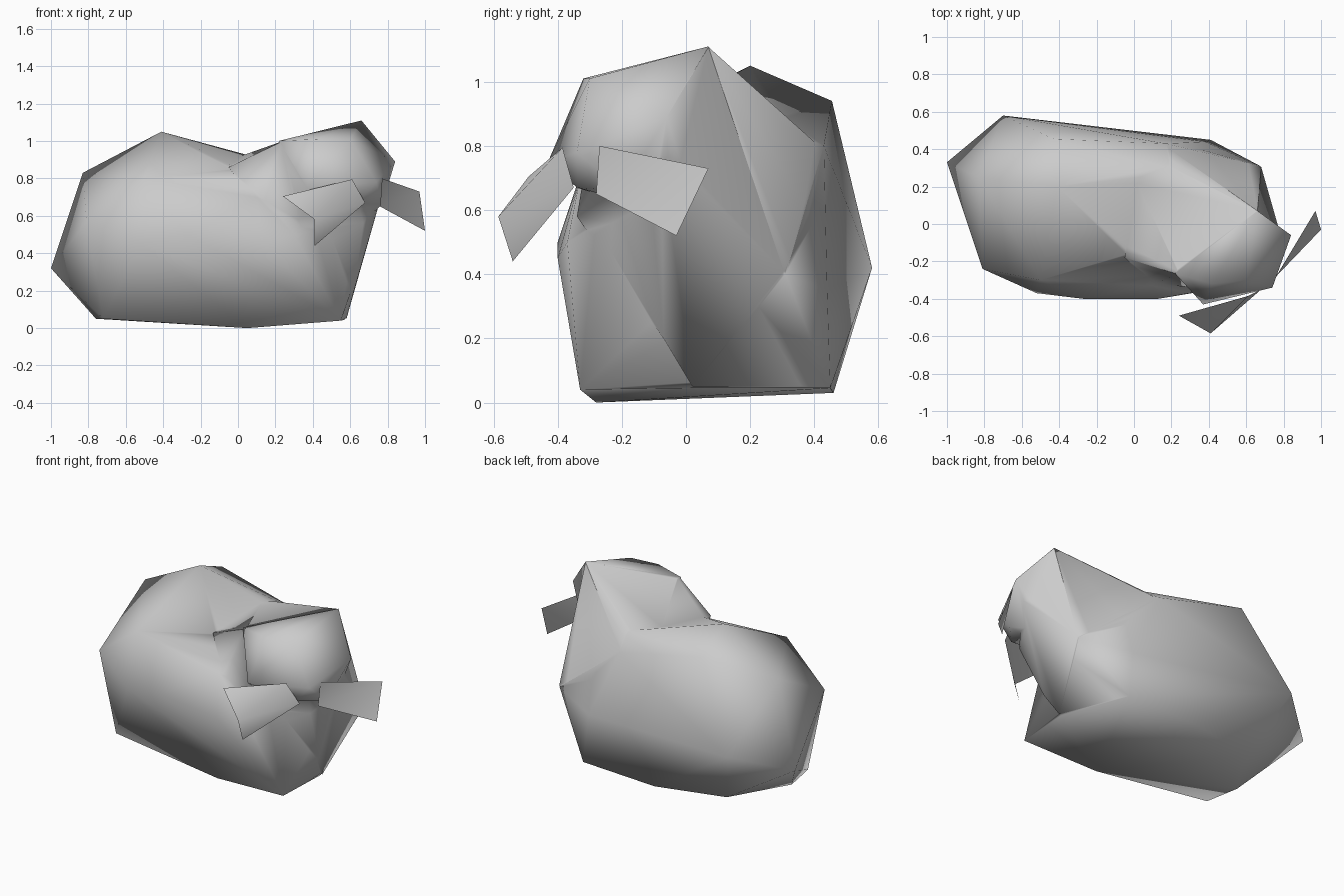
import bpy, bmesh

if "Cube" in bpy.data.objects:
    bpy.data.objects.remove(bpy.data.objects["Cube"])


def finish(name, bm):
    bmesh.ops.recalc_face_normals(bm, faces=bm.faces)
    for f in bm.faces:
        f.smooth = True
    mesh = bpy.data.meshes.new(name)
    bm.to_mesh(mesh)
    bm.free()
    ob = bpy.data.objects.new(name, mesh)
    bpy.context.collection.objects.link(ob)
    return ob


def hull(name, pts):
    """Smooth-shaded faceted lump wrapped around a few corner points."""
    bm = bmesh.new()
    for p in pts:
        bm.verts.new(p)
    bmesh.ops.convex_hull(bm, input=bm.verts)
    loose = [v for v in bm.verts if not v.link_faces]
    bmesh.ops.delete(bm, geom=loose, context='VERTS')
    return finish(name, bm)


def flap(name, pts):
    """Thin single-sheet ear."""
    bm = bmesh.new()
    bm.faces.new([bm.verts.new(p) for p in pts])
    bmesh.ops.triangulate(bm, faces=bm.faces)
    return finish(name, bm)


def fuse(target, part):
    """Merge a lump into the target so the skin is continuous."""
    mod = target.modifiers.new("fuse", 'BOOLEAN')
    mod.operation = 'UNION'
    mod.solver = 'EXACT'
    mod.object = part
    bpy.context.view_layer.objects.active = target
    bpy.ops.object.modifier_apply(modifier=mod.name)
    bpy.data.objects.remove(part)


# Body: underside, front flank, left end, back flank, top
underside = [(.55, -.33, .04), (.05, -.28, 0), (-.72, -.2, .05), (-.76, .02, .05),
             (.57, .02, .045), (.41, .45, .045), (-.1, .46, .03), (-.54, .36, .04)]
front_flank = [(-.81, -.24, .57), (-.52, -.37, .45), (-.27, -.4, .5), (.13, -.4, .45),
               (.3, -.37, .5), (.5, -.22, .54), (-.5, -.3, .8), (.1, -.33, .7)]
left_end = [(-1, .33, .32), (-.83, .25, .83)]
back_flank = [(-.7, .58, .42), (-.05, .46, .5), (.38, .44, .35), (.675, .31, .4)]
top = [(-.41, .2, 1.05), (-.43, .455, .94), (.2, .31, .885), (0, -.15, .855), (.17, .43, .8)]
body = hull("body", underside + front_flank + left_end + back_flank + top)

# Neck and chest blending body into head
neck = hull("neck", [(-.05, -.18, .86), (.24, -.27, 1.0), (.0, .26, .915), (.49, .21, .94),
                     (.66, .07, 1.108), (.19, .31, .89), (.16, .42, .795), (.39, .39, .58),
                     (.68, .305, .41), (.68, .22, .54), (.67, -.23, .56), (.62, -.07, .2),
                     (.58, .02, .05), (.32, -.34, .58), (.1, -.32, .66), (.79, -.08, .79),
                     (.415, .44, .05)])

# Head
head = hull("head", [(.22, -.265, 1.001), (.42, -.32, 1.01), (.6, -.3, 1.01),
                     (.66, .07, 1.11), (.84, -.06, .89), (.74, -.34, .78),
                     (.37, -.43, .75), (.64, -.34, .67), (.77, -.2, .66),
                     (.67, .04, .57), (.3, -.28, .65), (.48, .18, .93)])
fuse(body, neck)
fuse(body, head)
for f in body.data.polygons:
    f.use_smooth = True

# Ears
flap("left_ear", [(.61, -.385, .795), (.24, -.49, .705), (.41, -.585, .58),
                  (.41, -.54, .44), (.68, -.35, .67)])
flap("right_ear", [(.77, -.27, .80), (.97, .07, .73), (1.0, -.03, .52), (.76, -.28, .65)])
